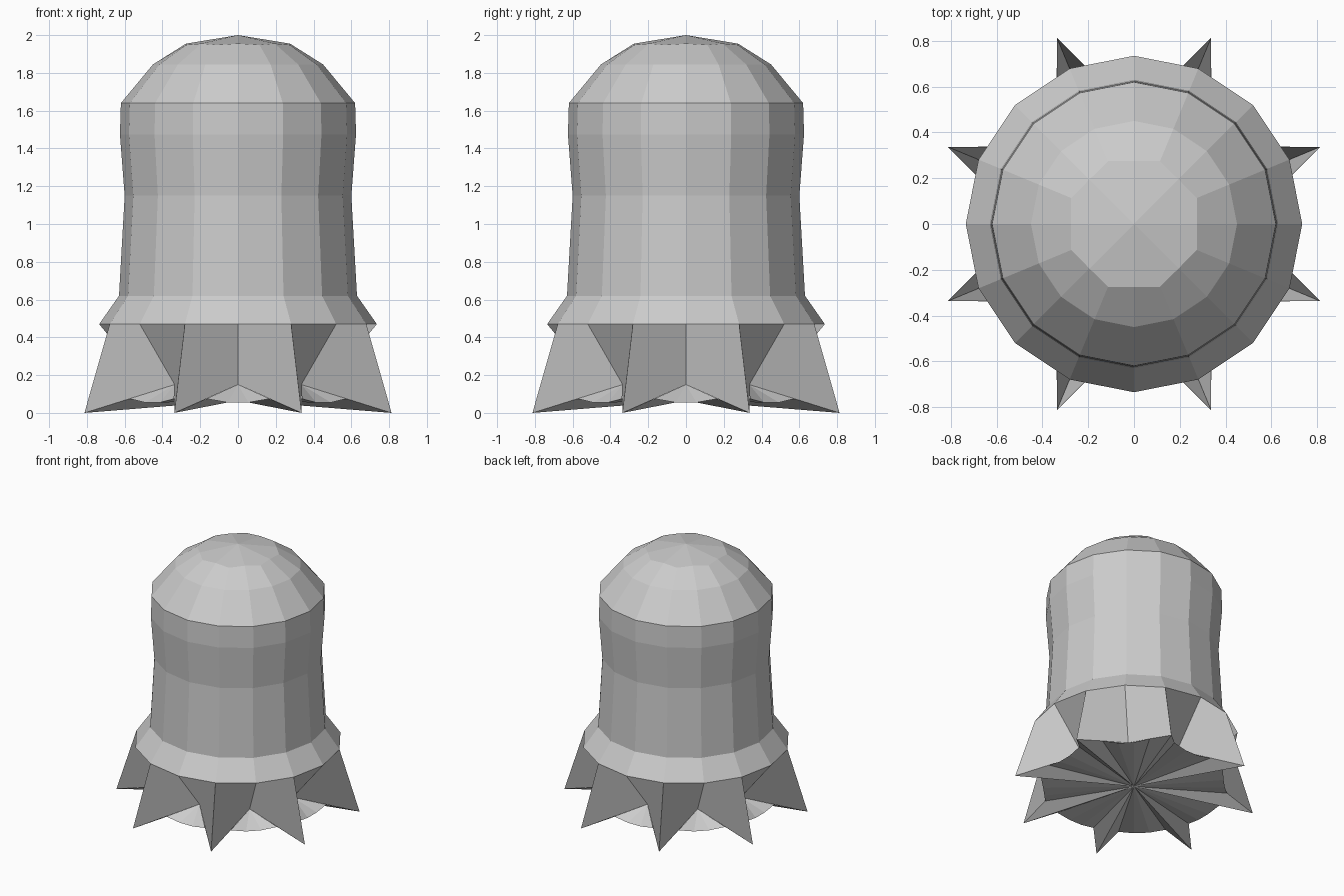
import bpy
from math import cos, sin, pi

if "Cube" in bpy.data.objects:
    bpy.data.objects.remove(bpy.data.objects["Cube"])

N = 16


def polar(r, a, z):
    return (r * cos(a), r * sin(a), z)


def ring(even, odd=None):
    """16 points around z; even and odd corners may have their own (radius, height)."""
    odd = odd or even
    return [polar(r, 2 * pi * i / N, z) for i in range(N) for r, z in [odd if i % 2 else even]]


def add_object(name, verts, faces):
    mesh = bpy.data.meshes.new(name)
    mesh.from_pydata(verts, [], faces)
    mesh.update()
    obj = bpy.data.objects.new(name, mesh)
    bpy.context.collection.objects.link(obj)
    return obj


# Domed body with flared lower rim: profile from rim to crown
verts, faces = [], []
for r, z in [(0.735, 0.47), (0.63, 0.62), (0.60, 1.15), (0.625, 1.475), (0.62, 1.64), (0.45, 1.845)]:
    verts += ring((r, z))
verts += ring((0.275, 1.955), (0.297, 1.948))
rows = len(verts) // N
for k in range(rows - 1):
    for i in range(N):
        j = (i + 1) % N
        faces.append((k * N + i, k * N + j, (k + 1) * N + j, (k + 1) * N + i))
# Crown: eight kites meeting at the top
top, base = len(verts), (rows - 1) * N
verts.append((0, 0, 2.0))
for i in range(0, N, 2):
    faces.append((base + i, base + i + 1, base + (i + 2) % N, top))
add_object("body", verts, faces)

# Jagged hem: valleys on even corners, spike tips on odd corners
verts = ring((0.735, 0.47)) + ring((0.474, 0.15), (0.88, 0.0))
faces = []
for t in range(1, N, 2):
    a, b = t - 1, (t + 1) % N
    faces.append((t, a, N + a, N + t))
    faces.append((t, N + t, N + b, b))
add_object("spiked_hem", verts, faces)

# Base plate: bulges out under each arch, spike undersides run to the middle
verts, faces = [(0, 0, 0.066)], []
for k in range(8):
    a = k * pi / 4
    n = len(verts)
    verts += [polar(0.88, a - pi / 8, 0.0)]                      # spike tip
    for x, y, z in [(0.645, -0.167, 0.075), (0.64, -0.055, 0.055),
                    (0.64, 0.055, 0.055), (0.645, 0.167, 0.075), (0.474, 0, 0.15)]:
        verts.append((x * cos(a) - y * sin(a), x * sin(a) + y * cos(a), z))
    tip2 = (n + 6 - 1) % 48 + 1
    # sloping ledge under the arch
    faces += [(n + 5, n + 1, n + 2), (n + 5, n + 2, n + 3), (n + 5, n + 3, n + 4)]
    # underside
    rim = [n, n + 1, n + 2, n + 3, n + 4, tip2]
    faces += [(0, q, p) for p, q in zip(rim, rim[1:])]
add_object("base_plate", verts, faces)
